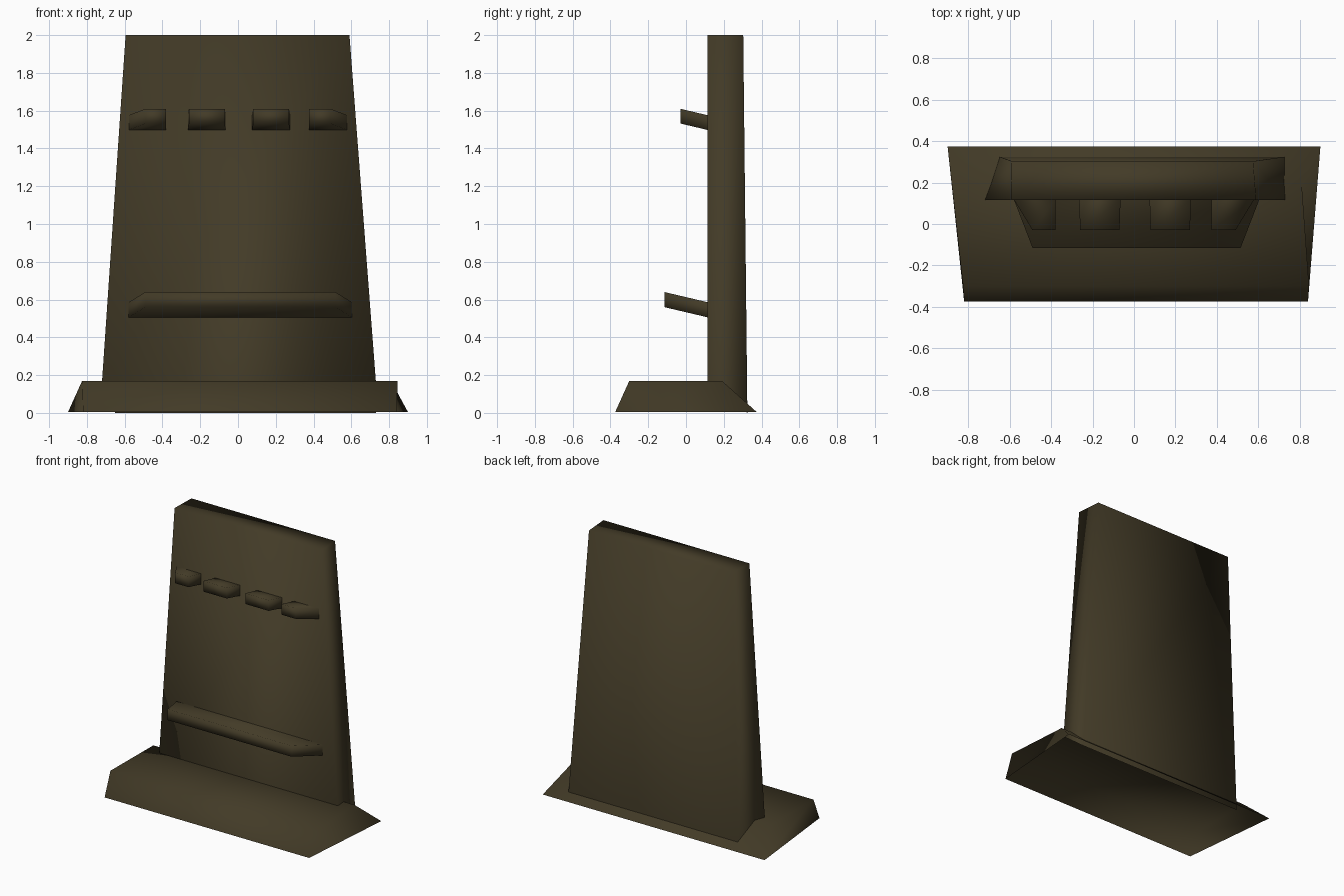
import bpy

if "Cube" in bpy.data.objects:
    bpy.data.objects.remove(bpy.data.objects["Cube"])

mat = bpy.data.materials.new("dark olive brown")
mat.diffuse_color = (0.055, 0.043, 0.020, 1)
mat.use_nodes = True
mat.node_tree.nodes["Principled BSDF"].inputs["Base Color"].default_value = mat.diffuse_color


def block(name, lower, upper, open_side=None):
    """Block between two quads (front-left, front-right, back-right, back-left)."""
    sides = {"bottom": (3, 2, 1, 0), "top": (4, 5, 6, 7)}
    for i, side in enumerate(("front", "right", "back", "left")):
        j = (i + 1) % 4
        sides[side] = (i, j, j + 4, i + 4)
    sides.pop(open_side, None)
    mesh = bpy.data.meshes.new(name)
    mesh.from_pydata(lower + upper, [], list(sides.values()))
    mesh.materials.append(mat)
    mesh.shade_smooth()
    obj = bpy.data.objects.new(name, mesh)
    bpy.context.collection.objects.link(obj)


def ledge(name, outer, inner, y_out, z_out, z_in, thick):
    """Tilted slab rising forward from the panel, given x ranges at both ends."""
    y_in = 0.118
    quad = [(outer[0], y_out, z_out), (outer[1], y_out, z_out),
            (inner[1], y_in, z_in), (inner[0], y_in, z_in)]
    block(name, quad, [(x, y, z + thick) for x, y, z in quad], "back")


# Sloped foot, hollow underneath
block("base",
      [(-0.82, -0.375, 0.004), (0.84, -0.375, 0.004), (0.90, 0.375, 0.004), (-0.90, 0.375, 0.004)],
      [(-0.825, -0.30, 0.17), (0.845, -0.30, 0.17), (0.81, 0.19, 0.17), (-0.82, 0.19, 0.17)],
      "bottom")

# Tall tapering back board: front ends on the foot, back reaches the ground
block("back_panel",
      [(-0.72, 0.115, 0.165), (0.73, 0.115, 0.165), (0.73, 0.325, 0), (-0.65, 0.325, 0)],
      [(-0.595, 0.115, 2), (0.59, 0.115, 2), (0.575, 0.303, 2), (-0.59, 0.303, 2)],
      "bottom")

# Long lower shelf
ledge("lower_shelf", (-0.49, 0.515), (-0.58, 0.605), -0.115, 0.56, 0.505, 0.08)

# Row of four upper rests
rests = [((-0.49, -0.38), (-0.58, -0.38)), ((-0.26, -0.07), (-0.265, -0.065)),
         ((0.08, 0.27), (0.075, 0.275)), ((0.375, 0.49), (0.375, 0.58))]
for n, (outer, inner) in enumerate(rests, 1):
    ledge(f"upper_rest_{n}", outer, inner, -0.03, 1.532, 1.497, 0.078)
